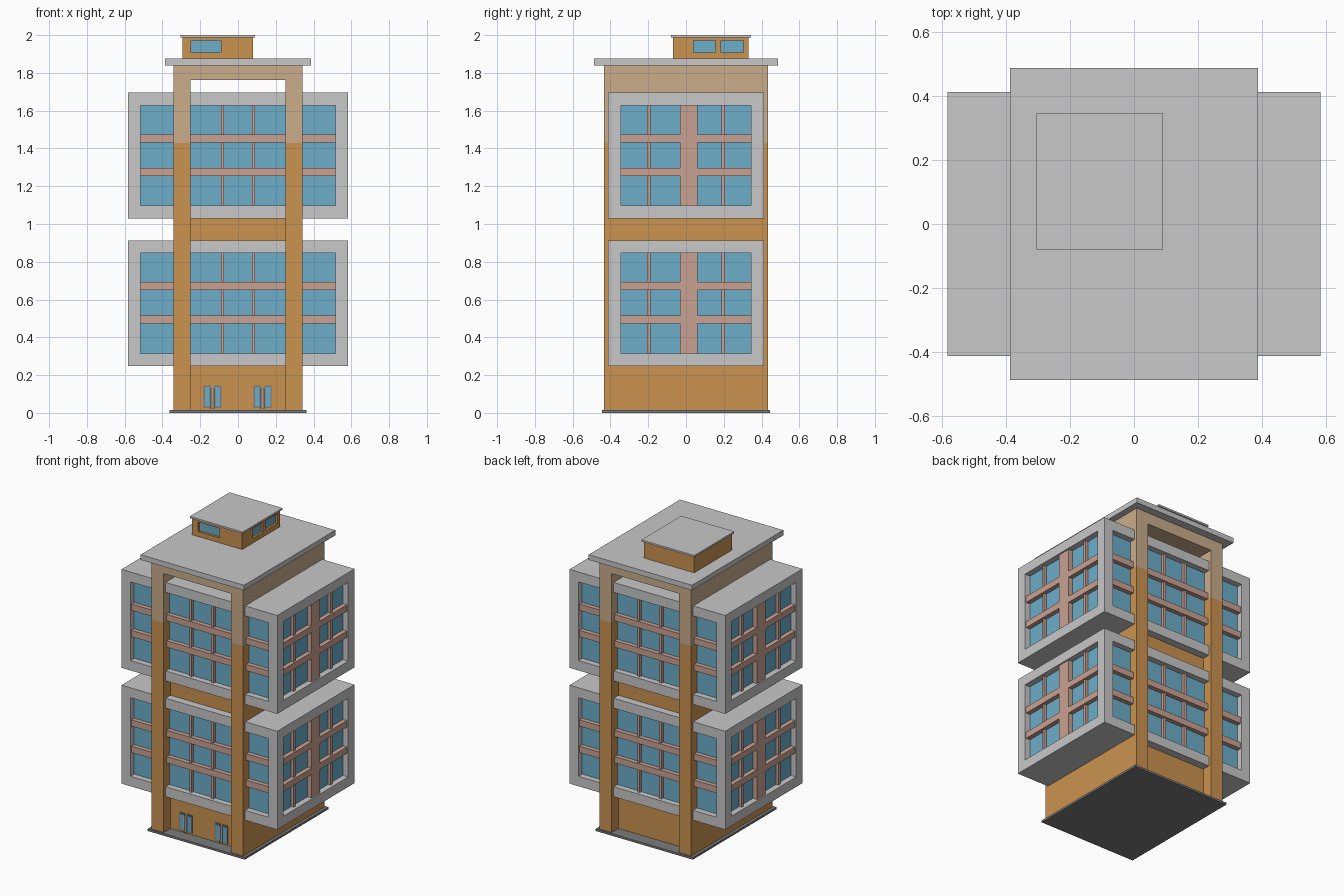
import bpy
import bmesh

default_cube = bpy.data.objects.get("Cube")
if default_cube:
    bpy.data.objects.remove(default_cube, do_unlink=True)


def make_material(name, red, green, blue):
    material = bpy.data.materials.new(name)
    material.use_nodes = True
    colour = (red, green, blue, 1)
    material.diffuse_color = colour
    material.node_tree.nodes["Principled BSDF"].inputs["Base Color"].default_value = colour
    return material


orange = make_material("orange_wall", .6, .29, .08)
tan = make_material("tan_wall", .6, .42, .26)
light_grey = make_material("light_grey_concrete", .58, .58, .58)
dark_grey = make_material("dark_grey", .2, .2, .2)
glass = make_material("blue_glass", .15, .42, .59)
pink = make_material("pink_trim", .59, .36, .29)


def build(name, material, boxes):
    """One object made of boxes, each given as x, y and z ranges."""
    mesh = bpy.data.meshes.new(name)
    bm = bmesh.new()
    for ranges in boxes:
        cube = bmesh.ops.create_cube(bm, size=1)
        for vert in cube["verts"]:
            for axis, (low, high) in enumerate(ranges):
                vert.co[axis] = high if vert.co[axis] > 0 else low
    bm.to_mesh(mesh)
    bm.free()
    mesh.materials.append(material)
    part = bpy.data.objects.new(name, mesh)
    bpy.context.collection.objects.link(part)
    return part


def both(inner, outer):
    """A range and its mirror image."""
    return [(-outer, -inner), (inner, outer)]


def span(half):
    return (-half, half)


# Base, side walls and the recessed core between them
wall_y = span(.433)
core_x, core_y = span(.26), span(.36)
pillars_x = both(.252, .342)
split, roof_bottom, roof_top = 1.43, 1.84, 1.875
base_top = .014
build("base_slab", dark_grey, [(span(.363), span(.446), (0, base_top))])
build("side_walls", orange, [(x, wall_y, (base_top, split)) for x in pillars_x])
build("upper_side_walls", tan, [(x, wall_y, (split, roof_bottom)) for x in pillars_x])
build("top_beam", tan, [(core_x, wall_y, (1.762, roof_bottom))])
build("core_wall", orange, [(core_x, core_y, (base_top, 1.1))])
build("main_roof", light_grey, [(span(.386), span(.487), (roof_bottom, roof_top))])

# Two glazed blocks with concrete frames and pink bars
half_x, half_y, height, frame = .582, .412, .665, .067


def inset(depth):
    return span(half_x - depth), span(half_y - depth)


def glazed_block(label, bottom):
    top = bottom + height
    window_z = (bottom + frame, top - frame)
    full_x, full_y = inset(0)
    build(label + "_frame", light_grey,
          [(full_x, full_y, (bottom, window_z[0])), (full_x, full_y, (window_z[1], top))]
          + [(x, y, window_z) for x in both(half_x - frame, half_x)
             for y in both(half_y - frame, half_y)])
    build(label + "_glass", glass, [(*inset(.04), window_z)])
    trim_x, trim_y = inset(.01)
    build(label + "_floor_bars", pink,
          [(trim_x, trim_y, (bottom + z, bottom + z + .043)) for z in (.224, .402)])
    bar_x, bar_y = inset(.022)
    build(label + "_mullions", pink,
          [(x, bar_y, window_z) for x in both(.073, .091)]
          + [(bar_x, y, window_z) for y in both(.188, .206)])
    build(label + "_wide_panel", pink, [(trim_x, (-.032, .06), window_z)])


glazed_block("lower_block", .248)
glazed_block("upper_block", 1.03)

# Double doors on the front
door_y = core_y[0]
for label, centre in (("left", .13), ("right", -.135)):
    leaves, panes, handles = [], [], []
    for side in (-1, 1):
        def strip(middle, half, low, high, depth):
            x = centre + side * middle
            return ((x - half, x + half), (door_y - depth, door_y + .01), (low, high))
        leaves.append(strip(.028, .019, .025, .145, .005))
        panes.append(strip(.028, .013, .033, .137, .009))
        handles.append(strip(.006, .004, .02, .13, .013))
    build(label + "_door_leaves", dark_grey, leaves)
    build(label + "_door_panes", glass, panes)
    build(label + "_door_handles", light_grey, handles)

# Rooftop room: recessed windows on the front and the left
room_x, room_y = (-.294, .08), (-.07, .332)
sill, lintel, room_top = 1.908, 1.972, 1.988
window_z = (sill, lintel)
front_y = (room_y[0], room_y[0] + .02)
side_x = (room_x[1] - .02, room_x[1])
build("rooftop_room", orange, [
    (room_x, room_y, (roof_top, sill)),
    (room_x, room_y, (lintel, room_top)),
    ((room_x[0], side_x[0]), (front_y[1], room_y[1]), window_z),
    ((room_x[0], -.25), front_y, window_z),
    ((-.09, room_x[1]), front_y, window_z),
    (side_x, (room_y[0], .04), window_z),
    (side_x, (.155, .185), window_z),
    (side_x, (.305, room_y[1]), window_z),
])
build("rooftop_front_window", glass,
      [((-.25, -.09), (front_y[1] - .005, front_y[1]), window_z)])
build("rooftop_side_windows", glass,
      [((side_x[0], side_x[0] + .005), y, window_z) for y in ((.04, .155), (.185, .305))])
build("rooftop_cap", light_grey, [((-.304, .091), (-.08, .345), (room_top, 2))])
